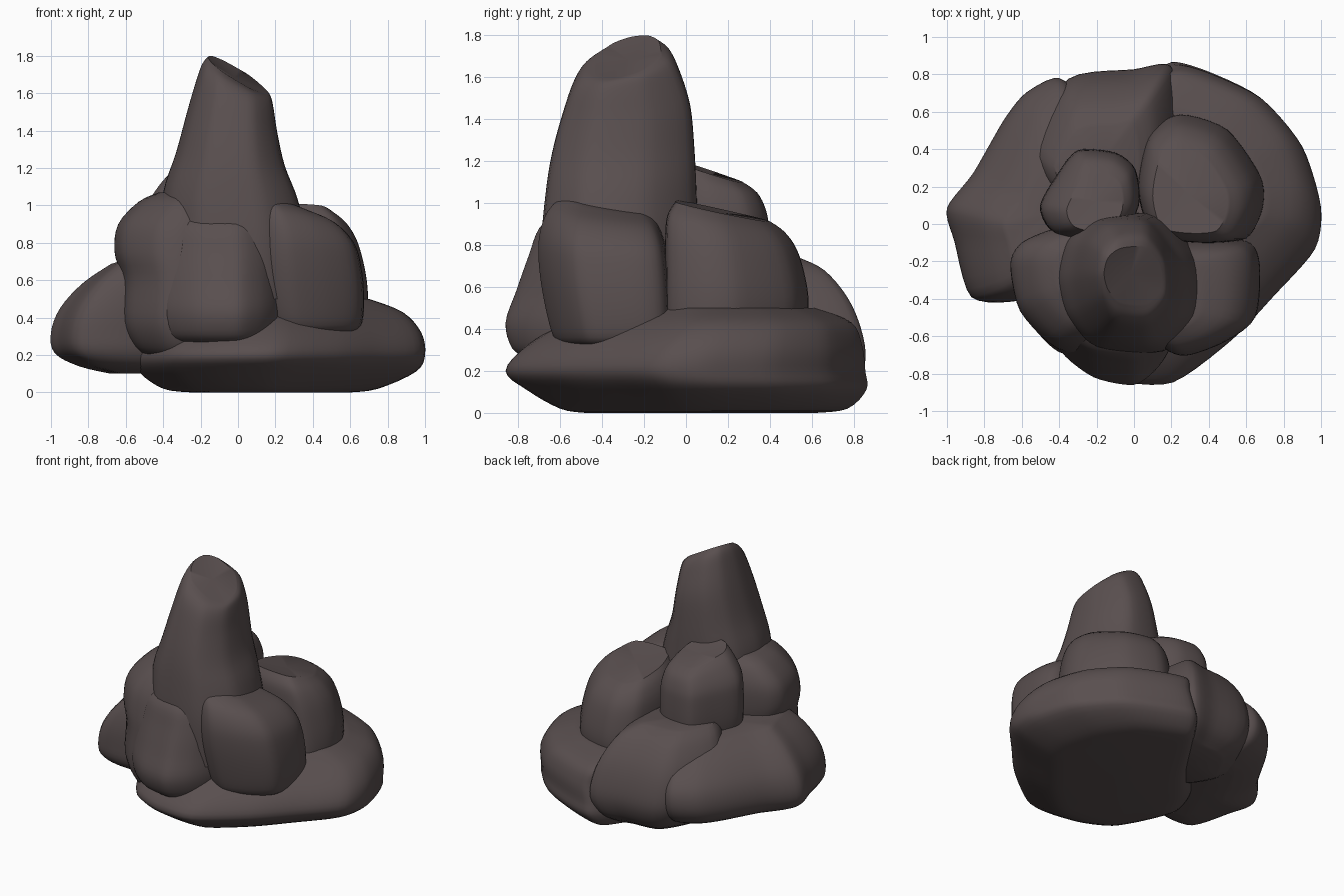
import bpy, bmesh
from mathutils import Vector

stone = bpy.data.materials.new("dark brown stone")
stone.diffuse_color = (0.1, 0.078, 0.078, 1)


def spline(pts, steps, closed, k=0.5):
    """Cardinal curve through all the points; a small k gives flatter facets."""
    pts = [Vector(p) for p in pts]
    n, out = len(pts), []
    pick = (lambda i: pts[i % n]) if closed else (lambda i: pts[max(0, min(n - 1, i))])
    for i in range(n if closed else n - 1):
        a, b, c, d = (pick(i + j) for j in (-1, 0, 1, 2))
        m0, m1 = (c - a) * k, (d - b) * k
        for s in range(steps):
            t = s / steps
            out.append(b * (2 * t**3 - 3 * t**2 + 1) + m0 * (t**3 - 2 * t**2 + t)
                       + c * (3 * t**2 - 2 * t**3) + m1 * (t**3 - t**2))
    if not closed:
        out.append(pts[-1])
    return out


def boulder(name, outline, sections, tilt=(0, 0), dent=0.0):
    """Loft an outline through sections (z, xmin, xmax, ymin, ymax); tilt slants the top."""
    ring = spline(outline, 5, True, 0.38)
    lo = [min(p[k] for p in ring) for k in (0, 1)]
    hi = [max(p[k] for p in ring) for k in (0, 1)]
    uv = [[(p[k] - lo[k]) / (hi[k] - lo[k]) for k in (0, 1)] for p in ring]
    # key sections resampled smoothly
    levels = [spline([(s[i], j, 0) for j, s in enumerate(sections)], 4, False) for i in range(5)]
    rows = [[levels[i][r].x for i in range(5)] for r in range(len(levels[0]))]
    z0, z1 = rows[0][0], rows[-1][0]
    bm = bmesh.new()
    rings = []
    for z, xa, xb, ya, yb in rows:
        w = max(0, (z - z0) / (z1 - z0)) ** 2
        rings.append([bm.verts.new((xa + (xb - xa) * u, ya + (yb - ya) * v,
                                    z + w * (tilt[0] * (2 * u - 1) + tilt[1] * (2 * v - 1))))
                      for u, v in uv])
    n = len(ring)
    for a, b in zip(rings, rings[1:]):
        for i in range(n):
            bm.faces.new((a[i], a[(i + 1) % n], b[(i + 1) % n], b[i]))
    # end caps
    for r, dz, flip in ((rings[0], 0, True), (rings[-1], -dent, False)):
        c = sum((v.co for v in r), Vector()) / n
        mid = bm.verts.new(c + Vector((0, 0, dz)))
        for i in range(n):
            f = (r[i], r[(i + 1) % n], mid)
            bm.faces.new(f[::-1] if flip else f)
    bmesh.ops.recalc_face_normals(bm, faces=bm.faces)
    me = bpy.data.meshes.new(name)
    bm.to_mesh(me)
    bm.free()
    me.materials.append(stone)
    ob = bpy.data.objects.new(name, me)
    bpy.context.collection.objects.link(ob)
    bpy.context.view_layer.objects.active = ob
    bpy.ops.object.select_all(action='DESELECT')
    ob.select_set(True)
    bpy.ops.object.shade_smooth_by_angle(angle=0.7)


# wide base slab
boulder("base_slab",
        [(-.57, -.25), (-.48, -.5), (-.34, -.72), (-.1, -.84), (.2, -.85), (.52, -.62), (.75, -.38),
         (.97, -.13), (1, .1), (.9, .42), (.68, .68), (.4, .82), (.2, .87), (.08, .75), (-.2, .35), (-.48, .02)],
        [(0, -.25, .6, -.48, .62), (.02, -.4, .75, -.6, .77), (.11, -.53, .95, -.76, .86),
         (.2, -.55, 1, -.86, .855), (.32, -.48, .98, -.76, .84), (.43, -.45, .88, -.58, .79),
         (.5, -.4, .7, -.4, .62)])

# low rock on the left
boulder("left_rock",
        [(-1, .08), (-.96, -.1), (-.87, -.4), (-.62, -.42), (-.3, -.3), (-.2, .1), (-.25, .6),
         (-.4, .78), (-.58, .7), (-.7, .55), (-.86, .27)],
        [(.1, -.68, -.3, -.2, .5), (.14, -.85, -.22, -.34, .64), (.21, -.98, -.2, -.41, .74),
         (.32, -1, -.2, -.42, .78), (.45, -.95, -.2, -.41, .75), (.58, -.83, -.2, -.37, .62),
         (.68, -.68, -.22, -.3, .42)], tilt=(0, -.03))

# low rock at the back
boulder("back_rock",
        [(-.57, .42), (-.42, .15), (0, .1), (.25, .3), (.26, .6), (.2, .84), (0, .82), (-.35, .77)],
        [(.04, -.35, .12, .2, .68), (.12, -.48, .2, .1, .8), (.25, -.56, .26, .1, .855),
         (.4, -.57, .25, .1, .835), (.55, -.54, .2, .1, .77), (.68, -.48, .12, .1, .66),
         (.74, -.42, .02, .12, .54)])

# tall central pinnacle
boulder("pinnacle",
        [(-.41, -.3), (-.36, -.5), (-.2, -.66), (.12, -.68), (.31, -.5), (.3, -.2), (.1, .03),
         (-.2, .02), (-.36, -.1)],
        [(.5, -.42, .38, -.68, .06), (.8, -.42, .37, -.69, .06), (1.05, -.4, .32, -.67, .05),
         (1.25, -.33, .25, -.64, .04), (1.45, -.27, .21, -.59, .02), (1.6, -.22, .19, -.54, -.03),
         (1.67, -.19, .175, -.49, -.07), (1.7, -.16, .15, -.43, -.12)],
        tilt=(-.09, .035), dent=.025)

# front middle boulder
boulder("front_middle_boulder",
        [(-.41, -.5), (-.4, -.68), (-.22, -.82), (0, -.86), (.13, -.77), (.22, -.62), (.3, -.3),
         (-.1, -.2), (-.4, -.3)],
        [(.26, -.34, .24, -.76, -.2), (.31, -.39, .28, -.83, -.2), (.43, -.41, .3, -.86, -.2),
         (.58, -.415, .3, -.81, -.2), (.75, -.41, .3, -.75, -.2), (.88, -.4, .28, -.7, -.2),
         (.96, -.36, .24, -.61, -.25)])

# front right boulder
boulder("front_right_boulder",
        [(.08, -.4), (.17, -.64), (.3, -.7), (.5, -.63), (.66, -.5), (.68, -.2), (.6, -.07), (.2, -.07)],
        [(.32, .18, .61, -.58, -.1), (.36, .12, .66, -.63, -.07), (.5, .08, .675, -.67, -.07),
         (.68, .06, .66, -.7, -.08), (.82, .06, .62, -.7, -.1), (.93, .06, .52, -.66, -.14),
         (1, .06, .36, -.58, -.2)], tilt=(-.03, -.03))

# front left boulder
boulder("front_left_boulder",
        [(-.66, -.22), (-.61, -.48), (-.42, -.68), (-.2, -.66), (-.1, -.3), (-.2, -.02), (-.42, -.02), (-.6, -.1)],
        [(.18, -.46, -.2, -.58, -.1), (.24, -.56, -.1, -.66, -.06), (.38, -.625, -.1, -.7, -.03),
         (.6, -.62, -.1, -.69, -.02), (.75, -.66, -.1, -.67, -.01), (.9, -.64, -.1, -.63, -.01),
         (1.02, -.53, -.1, -.55, -.04), (1.07, -.42, -.12, -.46, -.1)])

# upper boulder behind the pinnacle, left
boulder("back_left_boulder",
        [(-.5, .09), (-.42, -.05), (-.1, -.1), (.03, .1), (.01, .3), (-.1, .39), (-.3, .4), (-.42, .25)],
        [(.5, -.46, .02, -.1, .38), (.7, -.5, .03, -.1, .4), (.9, -.5, .03, -.1, .395),
         (1, -.48, .02, -.1, .38), (1.09, -.42, -.01, -.08, .34), (1.15, -.36, -.06, -.05, .27)],
        tilt=(-.01, -.05), dent=.01)

# upper boulder behind the pinnacle, right
boulder("back_right_boulder",
        [(.02, .2), (.1, -.05), (.35, -.1), (.6, -.08), (.69, .08), (.68, .25), (.5, .5), (.25, .58), (.08, .48)],
        [(.4, .03, .69, -.1, .57), (.52, .02, .695, -.1, .585), (.65, .02, .68, -.1, .57),
         (.8, .03, .64, -.1, .53), (.9, .06, .58, -.09, .47), (.96, .1, .5, -.05, .4)],
        tilt=(-.01, -.05), dent=.01)
